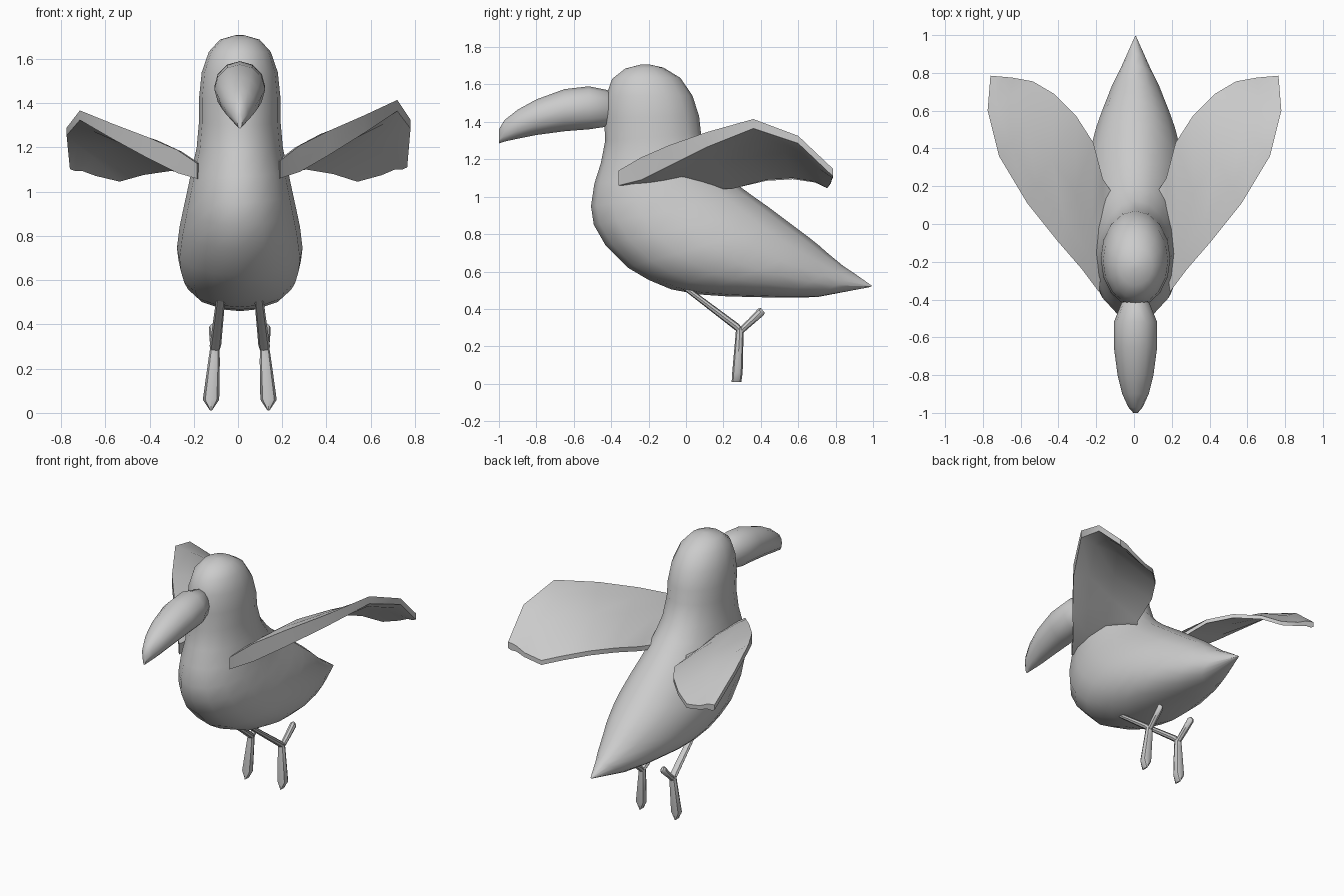
import bpy, bmesh, math
from mathutils import Vector

cube = bpy.data.objects.get("Cube")
if cube:
    bpy.data.objects.remove(cube, do_unlink=True)

grey = bpy.data.materials.new("plain_grey")
grey.use_nodes = True
grey.diffuse_color = (0.6, 0.6, 0.6, 1)
grey.node_tree.nodes["Principled BSDF"].inputs["Base Color"].default_value = (0.6, 0.6, 0.6, 1)


def loft(name, rings, angle=40):
    """Skin a row of equal-length point rings and close both ends."""
    bm = bmesh.new()
    rows = [[bm.verts.new(p) for p in r] for r in rings]
    n = len(rows[0])
    for a, b in zip(rows, rows[1:]):
        for i in range(n):
            j = (i + 1) % n
            bm.faces.new((a[i], a[j], b[j], b[i]))
    bm.faces.new(rows[0])
    bm.faces.new(rows[-1])
    bmesh.ops.recalc_face_normals(bm, faces=bm.faces)
    me = bpy.data.meshes.new(name)
    bm.to_mesh(me)
    bm.free()
    me.materials.append(grey)
    me.shade_smooth()
    me.set_sharp_from_angle(angle=math.radians(angle))
    ob = bpy.data.objects.new(name, me)
    bpy.context.collection.objects.link(ob)


def ring(x, front, back, w, n=16, ridge=0.0):
    """Oval between two (y, z) points, w wide each way; ridge narrows the back."""
    f, b = Vector((x, *front)), Vector((x, *back))
    c, h = (f + b) / 2, (b - f) / 2
    pts = []
    for i in range(n):
        a = 2 * math.pi * i / n
        s = w * math.sin(a) * (1 - ridge * math.cos(a))
        pts.append(c + h * math.cos(a) + Vector((s, 0, 0)))
    return pts


CX = 0.008

# Body: head, neck, breast and tail in one skin (front y, z, back y, z, half width, ridge)
body = [(-.24, 1.707, -.20, 1.708, .02, 0), (-.325, 1.685, -.12, 1.69, .09, 0),
        (-.395, 1.63, -.03, 1.635, .14, 0), (-.427, 1.54, .035, 1.54, .172, 0),
        (-.438, 1.42, .07, 1.43, .184, 0), (-.432, 1.30, .08, 1.34, .184, 0),
        (-.455, 1.18, .125, 1.215, .195, 0), (-.49, 1.07, .20, 1.13, .217, .03),
        (-.508, .95, .28, 1.06, .237, .05), (-.493, .85, .355, 1.005, .254, .06),
        (-.43, .74, .44, .945, .272, .08), (-.31, .62, .54, .87, .284, .1),
        (-.20, .555, .60, .825, .277, .1), (-.08, .505, .66, .78, .260, .12),
        (.06, .478, .71, .74, .240, .15), (.22, .467, .755, .70, .212, .2),
        (.5, .46, .84, .63, .145, .2), (.7, .463, .90, .59, .085, .2),
        (.985, .517, .995, .523, .004, 0)]
loft("body", [ring(CX, r[:2], r[2:4], r[4], 16, r[5]) for r in body], 50)

# Beak: curved and tapering (y, bottom z, top z, half width)
beak = [(-.38, 1.41, 1.53, .04), (-.42, 1.375, 1.57, .075), (-.52, 1.36, 1.59, .115),
        (-.65, 1.35, 1.575, .115), (-.8, 1.33, 1.52, .095), (-.9, 1.31, 1.465, .07),
        (-.97, 1.295, 1.41, .038), (-1.0, 1.285, 1.36, .012)]
loft("beak", [ring(CX, (y, zb), (y, zt), w, 12) for y, zb, zt, w in beak], 50)

# Wings: thick leading edge, thin cambered blade (leading point, trailing point, thickness)
wing = [((.19, -.36, 1.14), (.13, .18, 1.07), .08),
        ((.28, -.24, 1.21), (.17, .24, 1.07), .12),
        ((.41, -.09, 1.275), (.22, .43, 1.12), .11),
        ((.57, .11, 1.345), (.31, .57, 1.13), .08),
        ((.72, .36, 1.415), (.43, .69, 1.11), .05),
        ((.78, .60, 1.325), (.54, .755, 1.075), .04),
        ((.765, .785, 1.15), (.65, .775, 1.105), .04)]


def wing_section(lead, trail, t):
    a, b = Vector(lead), Vector(trail)
    up = Vector((0, 0, 1))
    mid, near = a.lerp(b, .5) + up * .25 * t, a.lerp(b, .2) + up * .15 * t
    return [a, near, mid, b, b - up * .03, mid - up * (.03 + t * .2),
            near - up * (.015 + t * .8), a - up * t]


for side, sx, flat in (("left", 1, 1.0), ("right", -1, .87)):
    rings = [wing_section(*s) for s in wing]
    for r in rings:
        for p in r:
            p.x = sx * p.x + (.005 if sx < 0 else 0)
            p.z = 1.05 + (p.z - 1.05) * flat
    loft(side + "_wing", rings, 35)

# Legs: path points (x, y, z, half width, half depth), depth direction per part
leg_parts = {
    "thigh": ((.6, .8), [(.085, -.02, .525, .020, .014), (.11, .27, .305, .026, .019),
                         (.113, .29, .285, .022, .016)]),
    "foot": ((1, 0), [(.113, .288, .30, .020, .020), (.116, .285, .24, .026, .022),
                      (.130, .275, .06, .037, .028), (.130, .27, .01, .004, .026)]),
    "back_toe": ((-.64, .77), [(.113, .285, .275, .018, .016), (.117, .35, .335, .020, .019),
                               (.120, .40, .383, .020, .023), (.120, .41, .393, .008, .017)]),
}
for side, sx in (("left", 1), ("right", -1)):
    for part, ((dy, dz), path) in leg_parts.items():
        loft(f"{side}_{part}",
             [ring(CX + sx * x, (y - dy * d, z - dz * d), (y + dy * d, z + dz * d), w, 8)
              for x, y, z, w, d in path])
